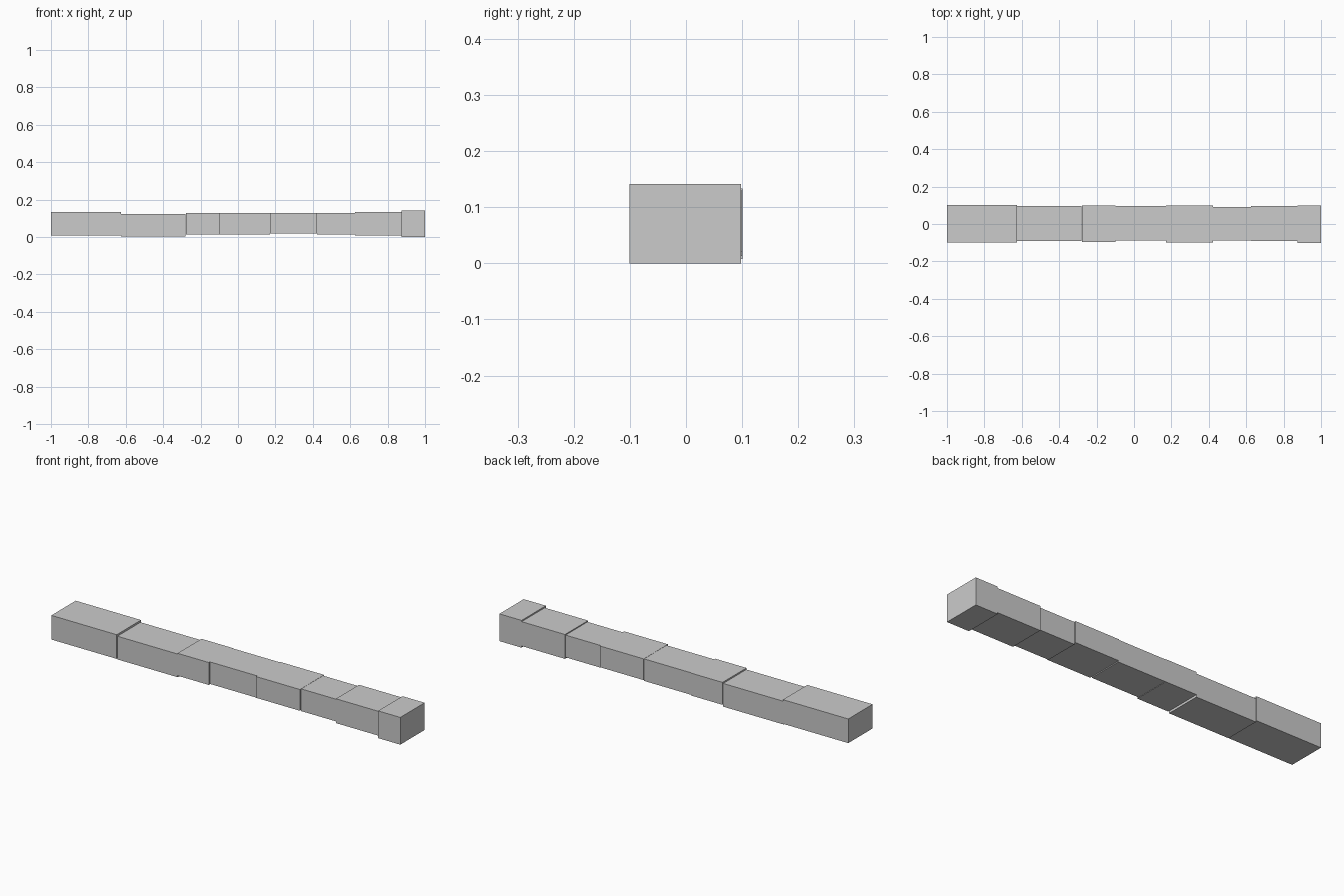
import bpy

# Stone kerb blocks in a row: x start, x end, y min, y max, z min, z max
BLOCKS = [
    (-1.000, -0.626, -0.098, 0.101, 0.008, 0.133),
    (-0.626, -0.281, -0.092, 0.097, 0.003, 0.123),
    (-0.279, -0.100, -0.096, 0.100, 0.013, 0.129),
    (-0.100, 0.172, -0.087, 0.097, 0.015, 0.129),
    (0.172, 0.423, -0.098, 0.100, 0.020, 0.130),
    (0.423, 0.625, -0.087, 0.092, 0.014, 0.129),
    (0.625, 0.873, -0.092, 0.097, 0.008, 0.134),
    (0.873, 1.000, -0.101, 0.098, 0.000, 0.141),
]


def block(name, x0, x1, y0, y1, z0, z1):
    bpy.ops.mesh.primitive_cube_add(
        size=1, location=((x0 + x1) / 2, (y0 + y1) / 2, (z0 + z1) / 2))
    ob = bpy.context.object
    ob.name = name
    ob.scale = (x1 - x0, y1 - y0, z1 - z0)
    bpy.ops.object.transform_apply(location=False, rotation=False, scale=True)


for i, dims in enumerate(BLOCKS, 1):
    block(f"stone_block_{i}", *dims)
